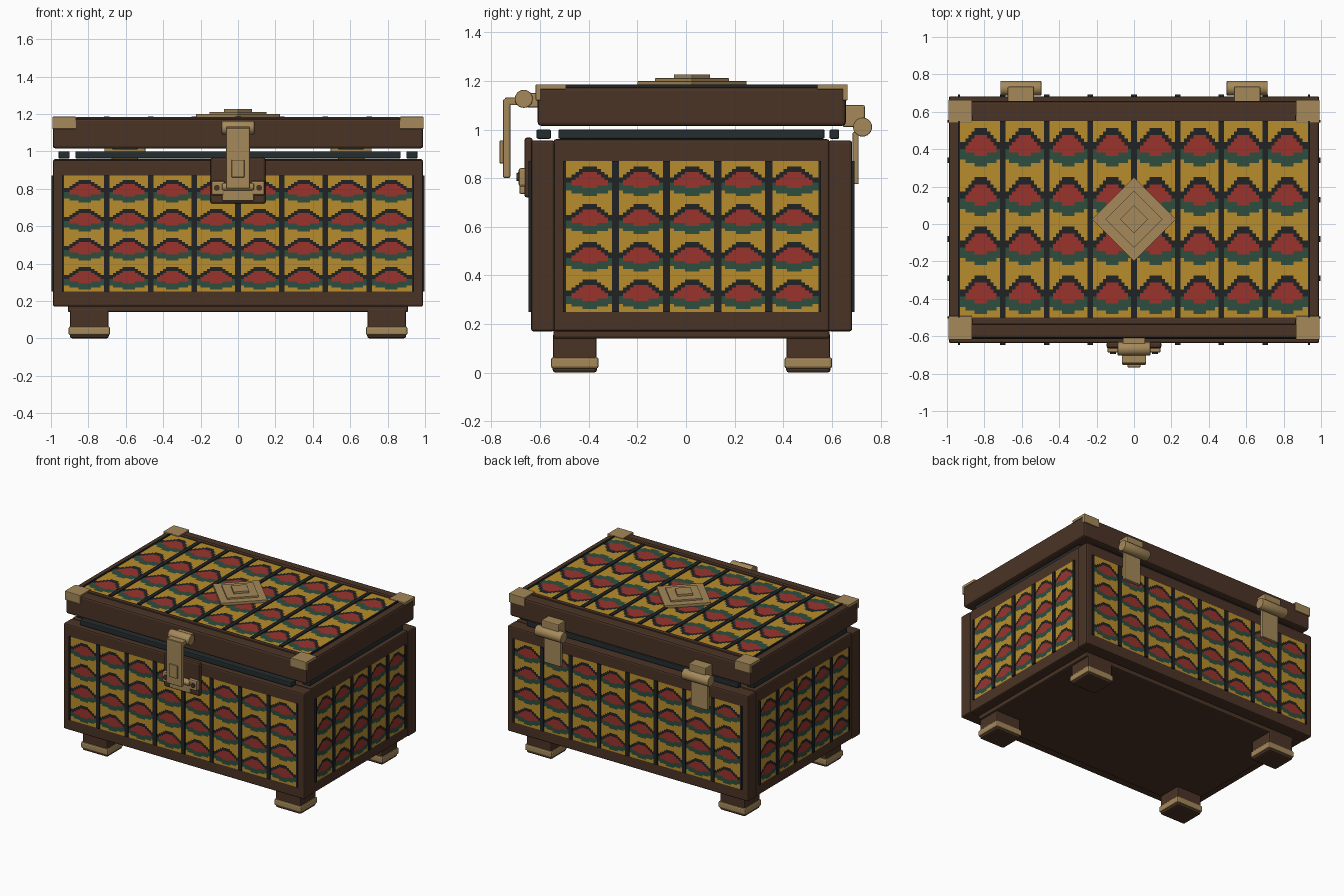
import bpy, bmesh, math
from mathutils import Matrix, Vector

if "Cube" in bpy.data.objects:
    bpy.data.objects.remove(bpy.data.objects["Cube"])


def material(name, rgb):
    m = bpy.data.materials.new(name)
    m.diffuse_color = (*rgb, 1.0)
    m.use_nodes = True
    m.node_tree.nodes["Principled BSDF"].inputs["Base Color"].default_value = m.diffuse_color
    return m


WOOD = material("dark wood", (0.069, 0.034, 0.019))
BRASS = material("aged brass", (0.376, 0.250, 0.102))
YELLOW = material("ochre yellow", (0.479, 0.270, 0.025))
RED = material("brick red", (0.323, 0.034, 0.027))
GREEN = material("deep green", (0.027, 0.076, 0.048))
BLACK = material("near black", (0.015, 0.016, 0.018))
RIM = material("slate rim", (0.018, 0.026, 0.028))

CY = 0.023  # centre of the box along y


def finish(bm, name, mats, bevel=0.0):
    me = bpy.data.meshes.new(name)
    bm.to_mesh(me)
    bm.free()
    ob = bpy.data.objects.new(name, me)
    bpy.context.collection.objects.link(ob)
    for m in mats:
        me.materials.append(m)
    if bevel:
        mod = ob.modifiers.new("soft edges", "BEVEL")
        mod.width = bevel
        mod.segments = 2
    return ob


def add_box(bm, x, y, z):
    centre = Vector(((x[0] + x[1]) / 2, (y[0] + y[1]) / 2, (z[0] + z[1]) / 2))
    size = (abs(x[1] - x[0]), abs(y[1] - y[0]), abs(z[1] - z[0]), 1)
    return bmesh.ops.create_cube(
        bm, size=1, matrix=Matrix.Translation(centre) @ Matrix.Diagonal(size))


def box(name, x, y, z, mat, bevel=0.006):
    bm = bmesh.new()
    add_box(bm, x, y, z)
    return finish(bm, name, [mat], bevel)


def rod(name, cx, y, z, radius, length):
    """Round bar lying along x."""
    bm = bmesh.new()
    bmesh.ops.create_cone(
        bm, cap_ends=True, segments=24, radius1=radius, radius2=radius, depth=length,
        matrix=Matrix.Translation((cx, y, z)) @ Matrix.Rotation(math.pi / 2, 4, "Y"))
    for f in bm.faces:
        f.smooth = len(f.verts) == 4
    return finish(bm, name, [BRASS], 0.004)


def tile_colour(u, t):
    """u: 0 at tile centre, 1 at its side; t: 0 at tile top, 1 at its bottom."""
    peak = 0.08 + 0.40 * u
    if t < peak:
        return 0                                   # yellow sky
    if t < peak + 0.15:
        return 3                                   # black chevron
    if u < 0.68 and t < 0.68 - 0.20 * max(0, u - 0.3):
        return 1                                   # red hexagon
    return 2 if t < 0.93 - 0.16 * u else 0         # green band


def panel(name, cols, rows, w, h, matrix, n=14):
    """Stepped woven tiles on a thin plate, split by black battens."""
    bm = bmesh.new()
    nx, ny = cols * n, rows * n
    grid = [[bm.verts.new((w * (i / nx - 0.5), h * (j / ny - 0.5), 0.004))
             for i in range(nx + 1)] for j in range(ny + 1)]
    for j in range(ny):
        for i in range(nx):
            f = bm.faces.new((grid[j][i], grid[j][i + 1], grid[j + 1][i + 1], grid[j + 1][i]))
            u = abs(2 * ((i % n) + 0.5) / n - 1)
            f.material_index = tile_colour(u, 1 - ((j % n) + 0.5) / n)
    tiles = len(bm.faces)
    for k in range(cols + 1):
        x = w * (k / cols - 0.5)
        half = 0.015 if 0 < k < cols else 0.006
        add_box(bm, (x - half, x + half), (-h / 2, h / 2), (-0.004, 0.010))
    for f in list(bm.faces)[tiles:]:
        f.material_index = 3
    bm.transform(matrix)
    return finish(bm, name, [YELLOW, RED, GREEN, BLACK])


# Chest body: core, front and back frames, bottom plate
box("body_core", (-0.985, 0.985), (-0.545, 0.59), (0.17, 0.96), WOOD, 0.01)
box("front_frame", (-0.99, 0.99), (-0.637, -0.54), (0.17, 0.955), WOOD, 0.01)
box("back_frame", (-0.99, 0.99), (0.585, 0.683), (0.17, 0.955), WOOD, 0.01)
box("bottom_plate", (-0.91, 0.91), (-0.545, 0.59), (0.14, 0.18), WOOD, 0.01)

# Patterned panels on the four walls
UP = Matrix.Rotation(math.pi / 2, 4, "X")
walls = [("front", 0, (0, -0.637, 0.56), 8, 1.87), ("right", 90, (0.986, 0.025, 0.56), 5, 1.05),
         ("back", 180, (0, 0.683, 0.56), 8, 1.87), ("left", 270, (-0.986, 0.025, 0.56), 5, 1.05)]
for side, angle, place, cols, width in walls:
    turn = Matrix.Translation(place) @ Matrix.Rotation(math.radians(angle), 4, "Z") @ UP
    panel(side + "_panel", cols, 4, width, 0.62, turn)

# Rim strips in the gap under the lid
box("front_rim", (-0.87, 0.87), (-0.615, -0.555), (0.962, 1.0), RIM)
box("back_rim", (-0.87, 0.87), (0.59, 0.63), (0.962, 1.0), RIM)
for s, side in ((1, "right"), (-1, "left")):
    box(side + "_rim", sorted((s * 0.90, s * 0.96)), (-0.525, 0.57), (0.962, 1.0), RIM)

# Lid with patterned top and edge rails
box("lid", (-0.99, 0.99), (-0.61, 0.657), (1.015, 1.175), WOOD, 0.014)
panel("lid_panel", 8, 4, 1.87, 1.05, Matrix.Translation((0, 0.025, 1.175)))
for s, side in ((1, "back"), (-1, "front")):
    box(side + "_lid_rail", (-0.865, 0.865), sorted((CY + s * 0.530, CY + s * 0.560)),
        (1.165, 1.184), WOOD, 0.004)

# Brass lid corners: one plate on top, one on the long face
for sx in (1, -1):
    for sy in (1, -1):
        xs = sorted((sx * 0.865, sx * 0.993))
        edge = CY + sy * 0.641
        bm = bmesh.new()
        add_box(bm, xs, sorted((edge, edge - sy * 0.125)), (1.165, 1.185))
        add_box(bm, xs, sorted((edge, edge - sy * 0.02)), (1.12, 1.18))
        finish(bm, "lid_corner", [BRASS], 0.003)

# Stepped diamond medallion on the lid
for i, (r, z0, z1) in enumerate(((0.225, 1.178, 1.199), (0.153, 1.19, 1.211), (0.075, 1.20, 1.226))):
    bm = bmesh.new()
    bmesh.ops.create_cone(bm, cap_ends=True, segments=4, radius1=r, radius2=r, depth=z1 - z0,
                          matrix=Matrix.Translation((0, 0.025, (z0 + z1) / 2)))
    # turn the square so that its points lie on the axes
    v = bm.verts[:][0].co
    turn = -math.atan2(v.y - 0.025, v.x)
    bmesh.ops.rotate(bm, cent=(0, 0.025, 0), matrix=Matrix.Rotation(turn, 3, "Z"), verts=bm.verts)
    finish(bm, "medallion_step_%d" % (i + 1), [BRASS], 0.002)

# Front latch: wooden backing, catch, hanging hasp and roller
box("latch_backing", (-0.147, 0.147), (-0.665, -0.63), (0.72, 0.967), WOOD, 0.012)
box("latch_catch", (-0.085, 0.085), (-0.685, -0.655), (0.735, 0.80), BRASS)
for s in (1, -1):
    box("latch_ear", sorted((s * 0.07, s * 0.143)), (-0.688, -0.655), (0.765, 0.842), BRASS, 0.01)
    bm = bmesh.new()
    bmesh.ops.create_cone(bm, cap_ends=True, segments=12, radius1=0.016, radius2=0.016, depth=0.012,
                          matrix=Matrix.Translation((s * 0.113, -0.69, 0.805)) @ UP)
    finish(bm, "latch_screw", [WOOD])
rod("catch_bar", 0, -0.675, 0.81, 0.022, 0.17)
box("hasp", (-0.065, 0.065), (-0.753, -0.722), (0.80, 1.125), BRASS, 0.008)
box("hasp_knob", (-0.035, 0.035), (-0.767, -0.75), (0.86, 0.955), BRASS)
box("hasp_link", (-0.065, 0.065), (-0.745, -0.67), (1.10, 1.132), BRASS)
rod("hasp_roller", 0, -0.667, 1.126, 0.037, 0.175)
box("hasp_mount", (-0.06, 0.06), (-0.655, -0.60), (1.09, 1.15), BRASS)

# Back hinges
for s in (1, -1):
    c = s * 0.605
    rod("hinge_barrel", c, 0.726, 1.01, 0.039, 0.22)
    box("hinge_upper_leaf", (c - 0.07, c + 0.07), (0.645, 0.735), (1.01, 1.10), BRASS)
    box("hinge_lower_leaf", (c - 0.07, c + 0.07), (0.685, 0.71), (0.775, 0.99), BRASS)

# Feet: wooden block, brass band and dark sole
for x in (-0.795, 0.795):
    for y in (-0.457, 0.503):
        for part, rx, ry, z, mat, bev in (
                ("foot_block", 0.102, 0.09, (0.05, 0.16), WOOD, 0.008),
                ("foot_band", 0.111, 0.098, (0.017, 0.064), BRASS, 0.010),
                ("foot_sole", 0.104, 0.091, (0.0, 0.03), WOOD, 0.012)):
            box(part, (x - rx, x + rx), (y - ry, y + ry), z, mat, bev)
